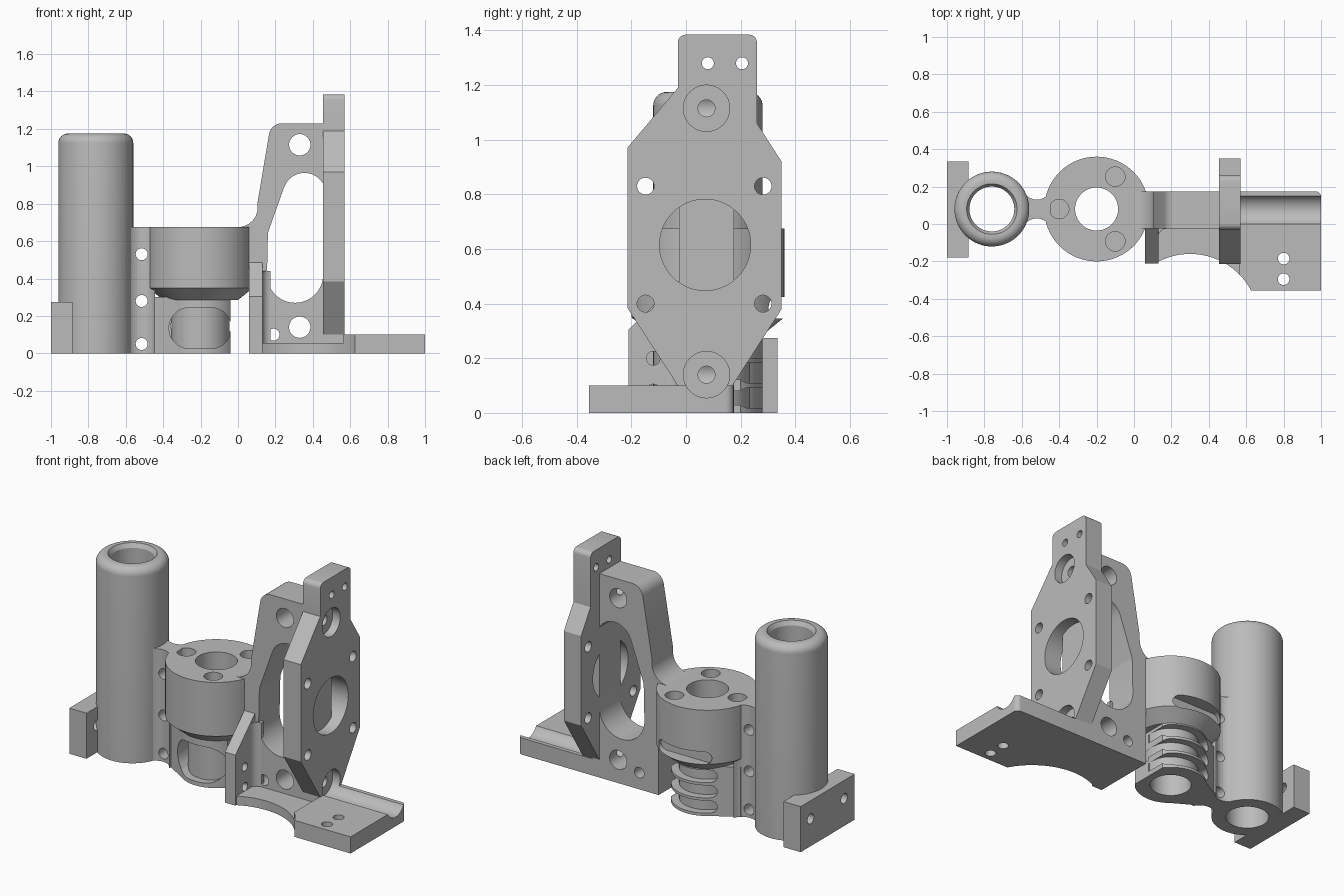
import bpy, bmesh
from math import cos, sin, radians, pi

if "Cube" in bpy.data.objects:
    bpy.data.objects.remove(bpy.data.objects["Cube"])

grey = bpy.data.materials.new("light_grey")
grey.use_nodes = True
grey.diffuse_color = (0.5, 0.5, 0.5, 1)
grey.node_tree.nodes["Principled BSDF"].inputs["Base Color"].default_value = (0.5, 0.5, 0.5, 1)


def finish(name, bm):
    bmesh.ops.recalc_face_normals(bm, faces=bm.faces)
    mesh = bpy.data.meshes.new(name)
    bm.to_mesh(mesh)
    bm.free()
    mesh.materials.append(grey)
    ob = bpy.data.objects.new(name, mesh)
    bpy.context.collection.objects.link(ob)
    return ob


def prism(name, pts, axis, lo, hi):
    """Extrude a 2D outline along an axis: x takes (y,z), y takes (x,z), z takes (x,y)."""
    place = {"x": lambda a, b, t: (t, a, b),
             "y": lambda a, b, t: (a, t, b),
             "z": lambda a, b, t: (a, b, t)}[axis]
    bm = bmesh.new()
    ends = [[bm.verts.new(place(a, b, t)) for a, b in pts] for t in (lo, hi)]
    bm.faces.new(ends[0])
    bm.faces.new(ends[1])
    n = len(pts)
    for i in range(n):
        j = (i + 1) % n
        bm.faces.new((ends[0][i], ends[0][j], ends[1][j], ends[1][i]))
    return finish(name, bm)


def lathe(name, cx, cy, profile, n=64):
    """Turn a closed (radius, z) profile around a vertical axis."""
    bm = bmesh.new()
    rings = [[bm.verts.new((cx + r * cos(2 * pi * i / n), cy + r * sin(2 * pi * i / n), z))
              for r, z in profile] for i in range(n)]
    m = len(profile)
    for i in range(n):
        a, b = rings[i], rings[(i + 1) % n]
        for k in range(m):
            l = (k + 1) % m
            bm.faces.new((a[k], b[k], b[l], a[l]))
    return finish(name, bm)


def arc(cx, cy, r, a0, a1, n=10):
    angles = [radians(a0 + (a1 - a0) * i / n) for i in range(n + 1)]
    return [(cx + r * cos(a), cy + r * sin(a)) for a in angles]


def rect(a0, b0, a1, b1):
    return [(a0, b0), (a1, b0), (a1, b1), (a0, b1)]


def rod(a, b, r, axis, lo, hi, n=40):
    return prism("cutter", arc(a, b, r, 0, 360, n)[:-1], axis, lo, hi)


def stadium(x0, x1, z, r, y0, y1):
    pts = arc(x1 - r, z, r, -90, 90) + arc(x0 + r, z, r, 90, 270)
    return prism("cutter", pts, "y", y0, y1)


def cut(targets, cutters):
    for ob in targets:
        for c in cutters:
            mod = ob.modifiers.new("cut", "BOOLEAN")
            mod.operation, mod.solver, mod.object = "DIFFERENCE", "EXACT", c
        graph = bpy.context.evaluated_depsgraph_get()
        mesh = bpy.data.meshes.new_from_object(ob.evaluated_get(graph))
        ob.modifiers.clear()
        ob.data = mesh
    for c in cutters:
        bpy.data.objects.remove(c)


MID = 0.08     # shared centre line in y
DRUM = -0.2    # drum axis in x
parts = []

# Tall bearing tube with rounded rim
tube = lathe("bearing_tube", -0.76, MID,
             [(0.12, 0), (0.2, 0)] + arc(0.15, 1.125, 0.05, 0, 90) + [(0.135, 1.175), (0.12, 1.15)])

# Mounting block beside the tube
block = prism("mounting_block", rect(-1, -0.18, -0.885, 0.335), "z", 0, 0.275)
cut([block], [rod(y, 0.165, 0.03, "x", -1.1, -0.8) for y in (MID - 0.16, MID + 0.16)])

# Waisted neck joining tube and drum
neck = prism("neck", arc(-0.52, MID + 0.13, 0.08, 200, 340) + arc(-0.52, MID - 0.13, 0.08, 20, 160),
             "z", 0, 0.675)
cut([neck], [rod(-0.515, z, 0.032, "y", -0.2, 0.4) for z in (0.05, 0.28, 0.53)])

# Upper drum with conical underside
drum = lathe("drum", DRUM, MID,
             [(0.115, 0.285), (0.2, 0.285), (0.28, 0.35), (0.28, 0.675), (0.115, 0.675)])
cut([drum], [rod(x, y, 0.052, "z", 0.45, 0.8) for x, y in ((-0.4, MID), (-0.1, 0.253), (-0.1, -0.093))]
    + [stadium(-0.38, -0.03, 0.385, 0.04, 0.28, 0.5)])

# Lower body with flat side, front scoop and rear finger slots
body = prism("lower_body", arc(DRUM, MID, 0.2, 37, 130, 24) + [(-0.47, MID + 0.07), (-0.47, MID - 0.07)]
             + arc(DRUM, MID, 0.2, 230, 323, 24), "z", 0, 0.3)
cut([body], [rod(DRUM, MID, 0.115, "z", -0.1, 0.5, 64),
             stadium(-0.37, -0.035, 0.135, 0.11, -0.3, MID)]
    + [stadium(-0.36, -0.03, z, 0.038, MID, 0.4) for z in (0.055, 0.147, 0.239)])
sleeve = lathe("inner_sleeve", DRUM, MID, [(0.115, 0), (0.155, 0), (0.155, 0.3), (0.115, 0.3)])

# Upright wall with a large window
wall = prism("upright_wall",
             [(0.06, 0), (0.57, 0), (0.57, 0.1), (0.5, 0.1), (0.5, 1.23)] + arc(0.235, 1.16, 0.07, 90, 170)
             + [(0.105, 0.81)] + arc(0, 0.78, 0.105, 0, -90) + [(0, 0.6), (0.06, 0.6)],
             "y", -0.025, 0.175)
cut([wall], [prism("cutter", arc(0.355, 0.85, 0.115, 30, 160) + [(0.16, 0.645)]
                   + arc(0.305, 0.42, 0.15, 180, 360, 20), "y", -0.2, 0.4),
             rod(0.33, 1.115, 0.057, "y", -0.2, 0.4),
             rod(0.33, 0.14, 0.057, "y", -0.2, 0.4),
             rod(0.19, 0.1, 0.032, "y", -0.2, 0.4)])

# Sloped gusset and its corner fillet
gusset = prism("gusset", [(-0.21, 0), (0, 0), (0, 0.485), (-0.025, 0.485), (-0.21, 0.305)], "x", 0.06, 0.13)
cut([gusset], [rod(-0.12, z, 0.025, "x", 0, 0.2) for z in (0.08, 0.2)])
fillet = prism("gusset_fillet", [(0.12, 0)] + arc(0.175, -0.07, 0.045, 180, 90)[:] + [(0.175, 0)],
               "z", 0, 0.44)

# Motor plate with chamfered corners and a top tab
plate = prism("motor_plate",
              [(-0.03, 0.1), (0.17, 0.1), (0.35, 0.38), (0.35, 0.92), (0.26, 1.06)]
              + arc(0.23, 1.355, 0.03, 0, 90, 5) + arc(0, 1.355, 0.03, 90, 180, 5)
              + [(-0.03, 1.19), (-0.215, 0.97), (-0.215, 0.385)], "x", 0.455, 0.57)
cut([plate], [rod(0.07, 0.615, 0.167, "x", 0.4, 0.7, 64)]
    + [rod(y, z, 0.031, "x", 0.4, 0.7) for y in (-0.148, 0.282) for z in (0.4, 0.83)]
    + [rod(y, 1.28, 0.022, "x", 0.4, 0.7) for y in (0.08, 0.205)])

# Foot: thin web and thick pad, trimmed by one sweeping arc
web = prism("foot_web", [(0.06, -0.21), (0.3, -0.21), (0.3, -0.355), (0.6, -0.355), (0.6, 0.17), (0.06, 0.17)],
            "z", 0, 0.055)
pad = prism("foot_pad", [(0.565, -0.355), (1, -0.355)] + arc(0.97, 0.145, 0.03, 0, 90, 5) + [(0.565, 0.175)],
            "z", 0, 0.1)
cut([web, pad], [rod(0.3, -0.53, 0.37, "z", -0.1, 0.3, 96)])
cut([pad], [rod(0.8, y, 0.031, "z", -0.1, 0.3) for y in (-0.185, -0.295)])

# Screw counterbores, with the lower one running on as a groove in the pad
cut([plate, wall], [rod(0.075, z, 0.085, "x", 0.52, 0.7) for z in (0.14, 1.115)])
cut([plate, wall], [rod(0.075, z, 0.031, "x", 0.33, 0.7) for z in (0.14, 1.115)])
cut([pad], [rod(0.075, 0.14, 0.085, "x", 0.52, 1.1)])

# Smooth round surfaces, keep edges crisp
for ob in (tube, block, neck, drum, body, sleeve, wall, gusset, fillet, plate, web, pad):
    bpy.ops.object.select_all(action="DESELECT")
    ob.select_set(True)
    bpy.context.view_layer.objects.active = ob
    bpy.ops.object.shade_smooth_by_angle(angle=radians(30))
